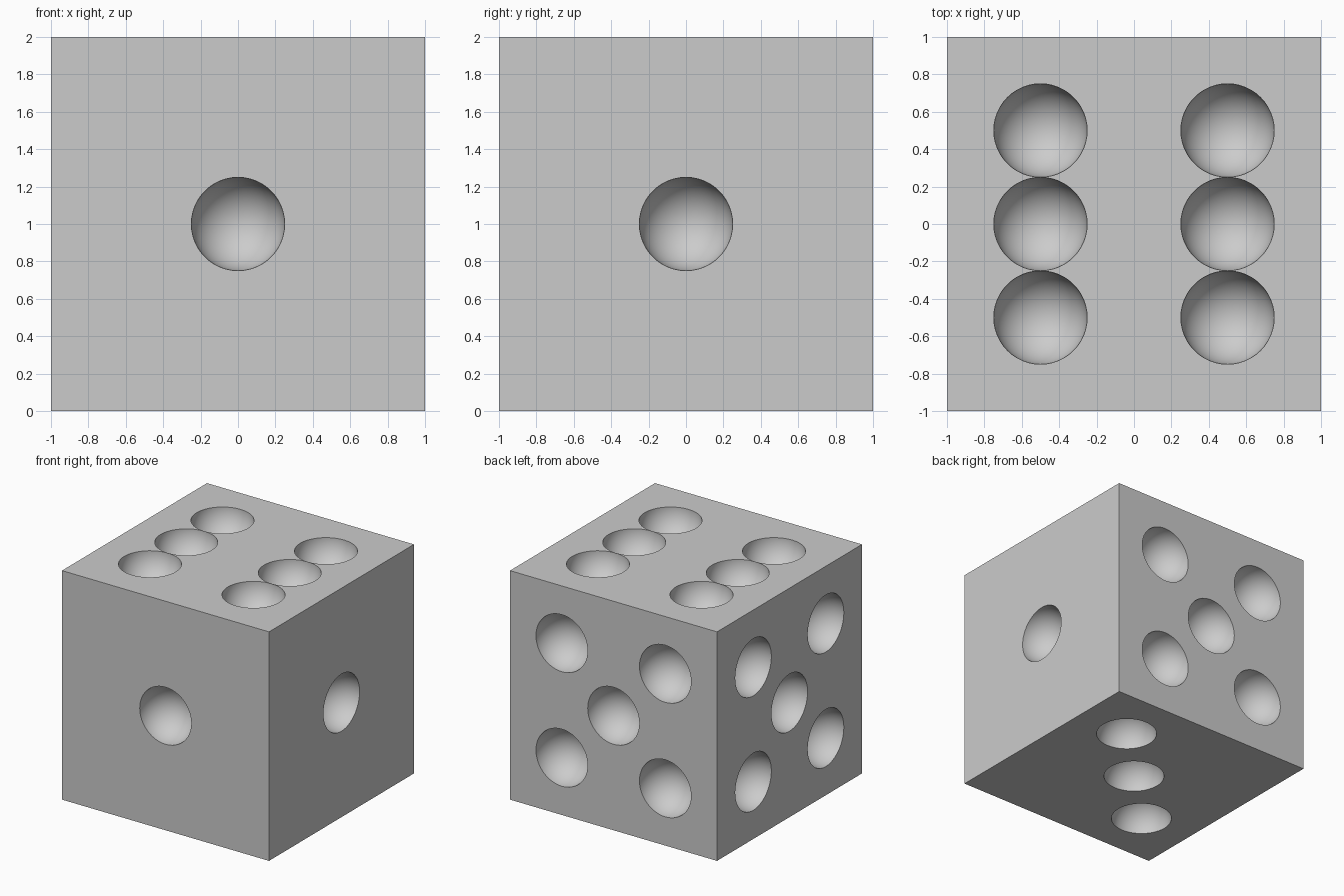
import bpy, bmesh
from mathutils import Matrix, Vector

old = bpy.data.objects.get("Cube")
if old:
    bpy.data.objects.remove(old, do_unlink=True)

HALF = 1.0          # half the die's edge
R = 0.25            # pip radius
S = 0.5             # pip spacing
CENTRE = Vector((0, 0, HALF))

grey = bpy.data.materials.new("light_grey")
grey.use_nodes = True
colour = (0.6, 0.6, 0.6, 1)
grey.diffuse_color = colour
grey.node_tree.nodes["Principled BSDF"].inputs["Base Color"].default_value = colour


def make_object(name, bm):
    mesh = bpy.data.meshes.new(name)
    bm.to_mesh(mesh)
    bm.free()
    mesh.materials.append(grey)
    obj = bpy.data.objects.new(name, mesh)
    bpy.context.collection.objects.link(obj)
    return obj


# Pip layouts in face coordinates
one = [(0, 0)]
three = [(-S, -S), (0, 0), (S, S)]
five = one + [(a, b) for a in (-S, S) for b in (-S, S)]
six = [(a, b) for a in (-S, S) for b in (-S, 0, S)]

# Each face: outward normal, two in-plane axes, layout
X, Y, Z = Vector((1, 0, 0)), Vector((0, 1, 0)), Vector((0, 0, 1))
faces = [
    (-Y, X, Z, one),      # front
    (X, Y, Z, one),       # left
    (Y, X, Z, five),      # back
    (-X, Y, Z, five),     # right
    (Z, X, Y, six),       # top
    (-Z, X, Y, three),    # bottom
]

# Die body
bm = bmesh.new()
bmesh.ops.create_cube(bm, size=2 * HALF, matrix=Matrix.Translation(CENTRE))
die = make_object("die_body", bm)

# Spheres that hollow out the pips, poles along each face normal
bm = bmesh.new()
for normal, u, v, layout in faces:
    turn = Z.rotation_difference(normal).to_matrix().to_4x4()
    for a, b in layout:
        place = Matrix.Translation(CENTRE + normal * HALF + u * a + v * b)
        bmesh.ops.create_uvsphere(bm, u_segments=48, v_segments=25,
                                  radius=R, matrix=place @ turn)
for f in bm.faces:
    f.smooth = True
cutter = make_object("pip_cutter", bm)
cutter.hide_render = True

# Cut the pips, then drop the cutter
cut = die.modifiers.new("pips", "BOOLEAN")
cut.operation = "DIFFERENCE"
cut.solver = "EXACT"
cut.object = cutter
bpy.ops.object.select_all(action="DESELECT")
die.select_set(True)
bpy.context.view_layer.objects.active = die
bpy.ops.object.modifier_apply(modifier=cut.name)
bpy.data.objects.remove(cutter, do_unlink=True)

# Smooth hollows, crisp rims and edges
bpy.ops.object.shade_smooth_by_angle(angle=0.6)
